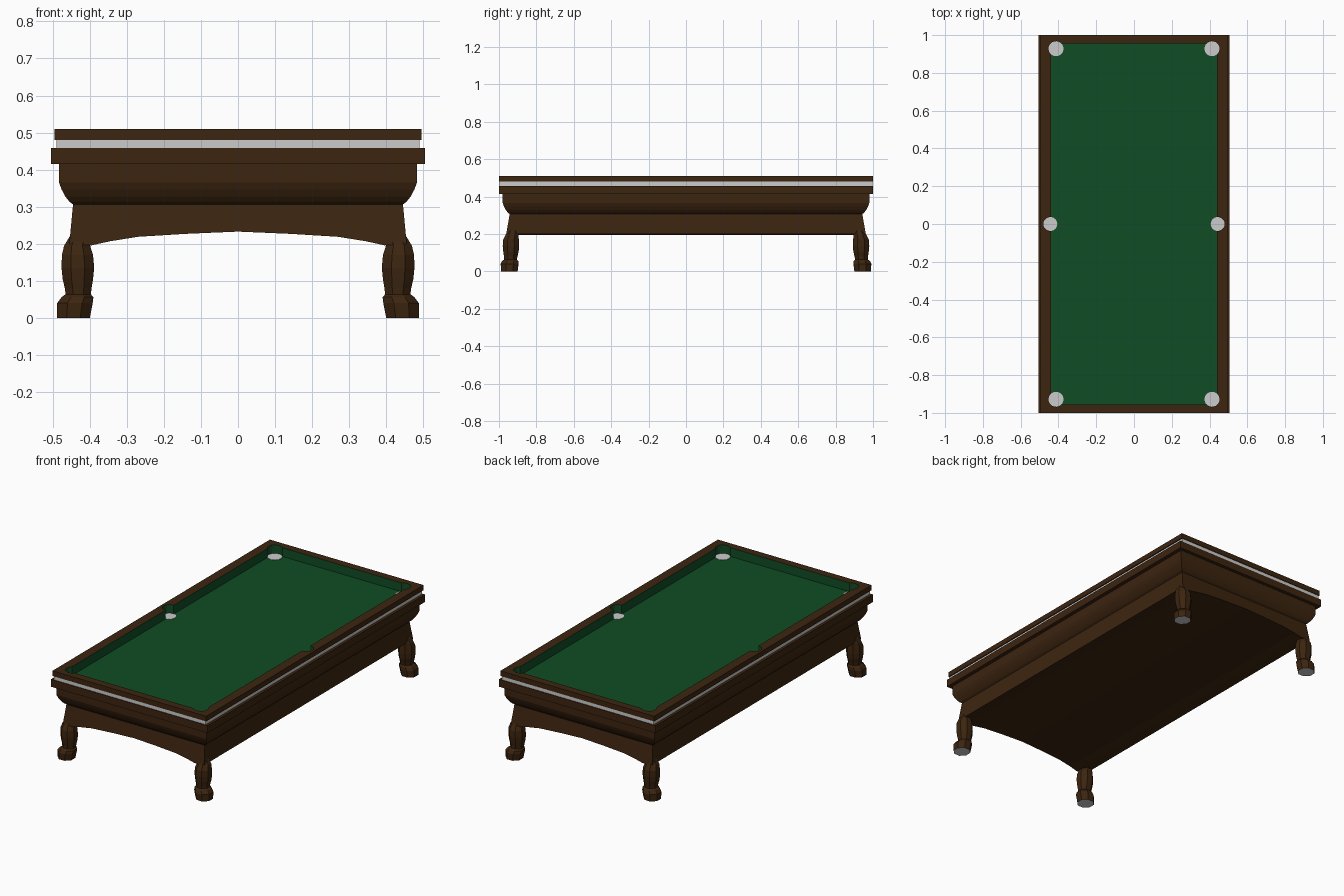
import bpy, bmesh, math

if "Cube" in bpy.data.objects:
    bpy.data.objects.remove(bpy.data.objects["Cube"])


def material(name, rgb):
    m = bpy.data.materials.new(name)
    m.diffuse_color = (*rgb, 1)
    m.use_nodes = True
    m.node_tree.nodes["Principled BSDF"].inputs["Base Color"].default_value = m.diffuse_color
    return m


WOOD = material("dark_wood", (0.045, 0.018, 0.005))
FELT = material("green_felt", (0.005, 0.073, 0.018))
GREY = material("light_grey", (0.6, 0.6, 0.6))


def finish(bm, name, mats, rule=None):
    bmesh.ops.recalc_face_normals(bm, faces=bm.faces)
    bm.normal_update()
    if rule:
        for f in bm.faces:
            f.material_index = rule(f)
    me = bpy.data.meshes.new(name)
    bm.to_mesh(me)
    bm.free()
    for m in mats:
        me.materials.append(m)
    ob = bpy.data.objects.new(name, me)
    bpy.context.collection.objects.link(ob)
    return ob


def loft(name, rings, mats, rule=None):
    """Skin a stack of equal-length point rings and cap both ends."""
    bm = bmesh.new()
    vs = [[bm.verts.new(p) for p in r] for r in rings]
    n = len(vs[0])
    for a, b in zip(vs, vs[1:]):
        for i in range(n):
            j = (i + 1) % n
            bm.faces.new((a[i], a[j], b[j], b[i]))
    bm.faces.new(vs[0])
    bm.faces.new(vs[-1])
    return finish(bm, name, mats, rule)


def rect(hx, hy, z):
    return [(-hx, -hy, z), (hx, -hy, z), (hx, hy, z), (-hx, hy, z)]


def circle(cx, cy, r, z, n, phase=0.0):
    return [(cx + r * math.cos(phase + math.tau * i / n),
             cy + r * math.sin(phase + math.tau * i / n), z) for i in range(n)]


# Pocket and playing-field layout
IX, IY = 0.44, 0.955
CORNER = (0.413, 0.928, 0.04)
SIDE = (0.443, 0.0, 0.037)


def arc(c, a0, a1, n):
    return [(c[0] + c[2] * math.cos(a0 + (a1 - a0) * i / n),
             c[1] + c[2] * math.sin(a0 + (a1 - a0) * i / n)) for i in range(n + 1)]


def inner_outline():
    """Inside edge of the rails, with round bites for the six pockets."""
    s = math.acos((IX - SIDE[0]) / SIDE[2])
    k = math.acos((IX - CORNER[0]) / CORNER[2])
    q = arc(SIDE, 0, s, 5) + arc(CORNER, -k, math.pi / 2 + k, 9)   # +x +y quarter
    right = [(x, -y) for x, y in reversed(q)] + q[1:]
    return right + [(-x, -y) for x, y in right]


def frame(name, hx, hy, z0, z1, outer):
    bm = bmesh.new()
    for loop in ([p[:2] for p in rect(hx, hy, 0)], inner_outline()):
        vs = [bm.verts.new((x, y, z0)) for x, y in loop]
        for i in range(len(vs)):
            bm.edges.new((vs[i - 1], vs[i]))
    bmesh.ops.triangle_fill(bm, edges=bm.edges[:], use_beauty=True)
    ext = bmesh.ops.extrude_face_region(bm, geom=bm.faces[:], use_keep_orig=True)
    for v in ext["geom"]:
        if isinstance(v, bmesh.types.BMVert):
            v.co.z = z1

    def rule(f):   # walls facing the playing field are felt
        c = f.calc_center_median()
        inside = abs(c.x) < hx - 0.001 and abs(c.y) < hy - 0.001
        return 1 if abs(f.normal.z) < 0.5 and inside else 0
    return finish(bm, name, [outer, FELT], rule)


# Rails and the pale strip below them
frame("top_rail", 0.495, 1.0, 0.48, 0.51, WOOD)
frame("rail_strip", 0.489, 0.996, 0.457, 0.48, GREY)

# Playing bed and pocket discs
loft("felt_bed", [rect(0.482, 0.985, 0.456), rect(0.482, 0.985, 0.459)], [FELT])
for sx in (-1, 1):
    for c, sy in ((CORNER, -1), (SIDE, 1), (CORNER, 1)):
        loft("pocket", [circle(sx * c[0], sy * c[1], c[2], z, 20) for z in (0.457, 0.4605)], [GREY])

# Moulded body: band, then curved cabinet
loft("cabinet_band", [rect(0.505, 1.0, 0.415), rect(0.505, 1.0, 0.458)], [WOOD])
loft("cabinet", [rect(x, x + 0.497, z) for x, z in (
    (0.443, 0.305), (0.455, 0.314), (0.466, 0.328), (0.476, 0.347),
    (0.483, 0.366), (0.483, 0.42))], [WOOD])

# Apron with an arched underside, ends leaning slightly outward
half = [(0.445, 0.306), (0.455, 0.2), (0.395, 0.196), (0.345, 0.207), (0.27, 0.219), (0.14, 0.227)]
section = half + [(0, 0.233)] + [(-x, z) for x, z in reversed(half)]
loft("apron", [[(x, s * (0.943 + (0.306 - z) * 0.17), z) for x, z in section]
               for s in (-1, 1)], [WOOD])

# Four turned eight-sided legs with grey soles: (centre x, centre y, radius, z)
LEG = [(0.444, 0.944, 0.044, 0), (0.440, 0.943, 0.048, 0.04), (0.433, 0.940, 0.043, 0.056),
       (0.431, 0.938, 0.034, 0.064), (0.431, 0.937, 0.036, 0.08), (0.432, 0.936, 0.041, 0.105),
       (0.432, 0.936, 0.044, 0.135), (0.433, 0.936, 0.042, 0.17), (0.434, 0.930, 0.035, 0.195),
       (0.425, 0.925, 0.026, 0.225)]
for sx in (-1, 1):
    for sy in (-1, 1):
        loft("leg", [circle(sx * x, sy * y, r / math.cos(math.pi / 8), z, 8, math.pi / 8)
                     for x, y, r, z in LEG], [WOOD, GREY],
             lambda f: 1 if f.calc_center_median().z < 0.001 else 0)
